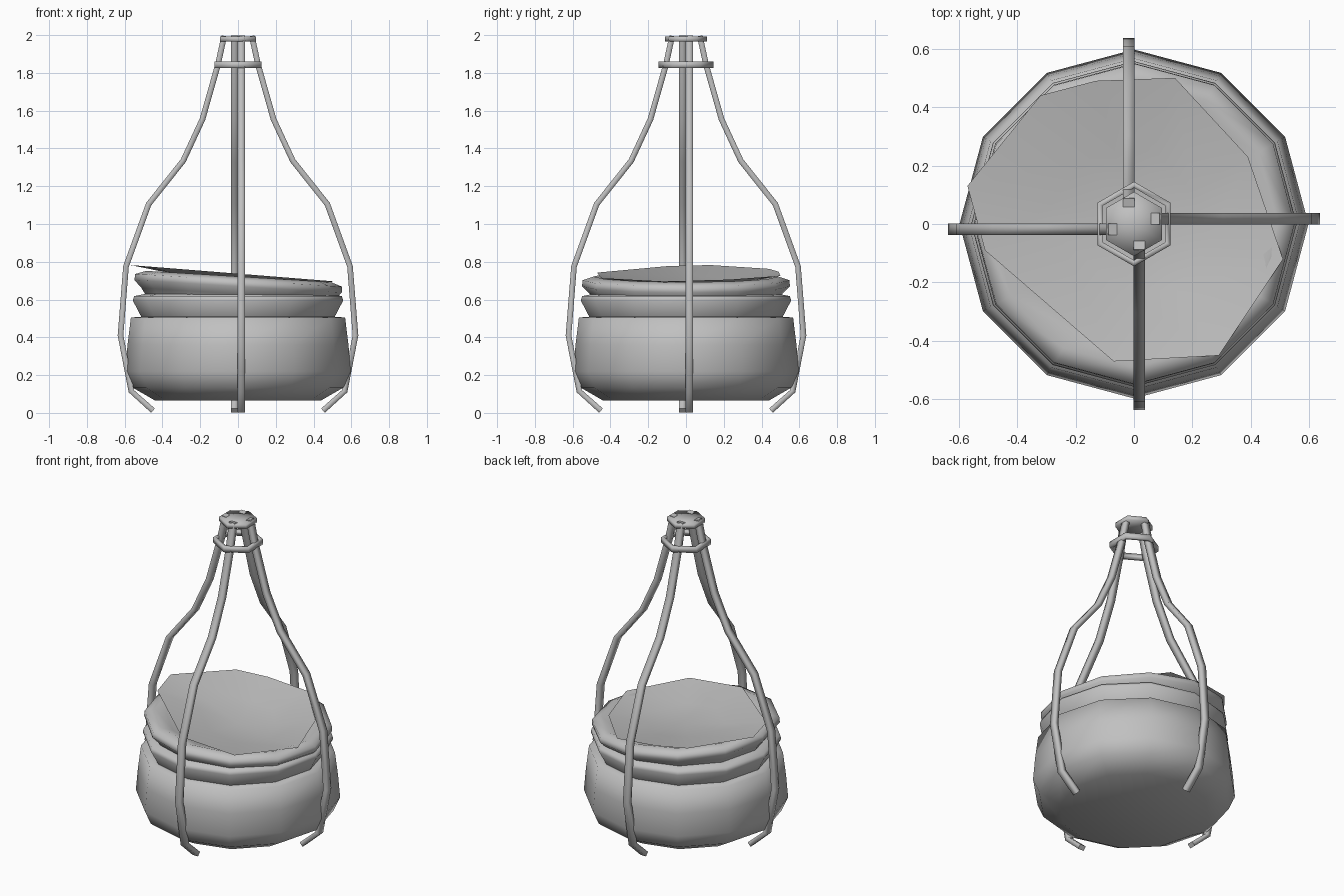
import bpy, bmesh, math
from mathutils import Vector

cube = bpy.data.objects.get("Cube")
if cube:
    bpy.data.objects.remove(cube, do_unlink=True)

grey = bpy.data.materials.new("plain_grey")
grey.use_nodes = True
grey.diffuse_color = (0.53, 0.53, 0.53, 1)
grey.node_tree.nodes["Principled BSDF"].inputs["Base Color"].default_value = (0.53, 0.53, 0.53, 1)


def finish(name, bm):
    bmesh.ops.recalc_face_normals(bm, faces=bm.faces)
    for f in bm.faces:
        f.smooth = True
    me = bpy.data.meshes.new(name)
    bm.to_mesh(me)
    bm.free()
    me.materials.append(grey)
    ob = bpy.data.objects.new(name, me)
    bpy.context.collection.objects.link(ob)
    return ob


def lathe(name, profile, sides, start=0.0, closed=False):
    """Turn a (radius, height) profile around the z axis."""
    bm = bmesh.new()
    verts = [bm.verts.new((r * math.cos(start), r * math.sin(start), z)) for r, z in profile]
    pairs = list(zip(verts, verts[1:]))
    if closed:
        pairs.append((verts[-1], verts[0]))
    edges = [bm.edges.new(p) for p in pairs]
    bmesh.ops.spin(bm, geom=verts + edges, cent=(0, 0, 0), axis=(0, 0, 1),
                   angle=math.tau, steps=sides, use_merge=True)
    bmesh.ops.remove_doubles(bm, verts=bm.verts, dist=0.0001)
    return finish(name, bm)


# Pot body and the two flared bands above it
lathe("pot_body", [(0, .066), (.44, .066), (.56, .135), (.597, .22), (.585, .36),
                   (.567, .505), (.5, .51)], 12)
lathe("lower_band", [(.5, .49), (.51, .505), (.557, .595), (.55, .618), (.49, .63)], 12)
upper = lathe("upper_band", [(.49, -.06), (.51, -.03), (.55, .01), (.548, .042),
                             (.49, .062), (.42, .035), (0, -.08)], 12)
upper.location.z = .66
upper.rotation_euler.y = math.radians(3.5)

# Ragged, dished sheet lying on the tilted top
rim = [(-.57, .13), (-.32, .44), (-.13, .49), (.14, .5), (.39, .23),
       (.51, -.12), (.29, -.45), (-.07, -.47), (-.51, -.09)]
bm = bmesh.new()
outer = [bm.verts.new((x, y, .737 - .08 * x)) for x, y in rim]
inner = [bm.verts.new((x * .5, y * .5, .69 - .06 * x)) for x, y in rim]
centre = bm.verts.new((0, 0, .665))
for i in range(len(rim)):
    j = (i + 1) % len(rim)
    bm.faces.new((outer[i], outer[j], inner[j], inner[i]))
    bm.faces.new((inner[i], inner[j], centre))
finish("top_sheet", bm)

# Hexagonal top cap and the open collar below it
lathe("top_cap", [(0, 1.965), (.11, 1.965), (.11, 1.993), (0, 1.99)], 6, math.pi / 2)
lathe("collar_ring", [(.124, 1.825), (.145, 1.825), (.145, 1.86), (.124, 1.86)], 6,
      math.pi / 2, closed=True)

# Four bent straps, each set slightly to one side of its axis
path = [Vector(p) for p in [(.45, .012), (.565, .115), (.622, .41), (.593, .775),
                            (.473, 1.105), (.29, 1.335), (.188, 1.555),
                            (.107, 1.84), (.073, 1.996)]]
OFFSET, HALF_W, HALF_T = .018, .02, .015


def strap(name, turn):
    bm = bmesh.new()
    rings = []
    for i, p in enumerate(path):
        t = path[min(i + 1, len(path) - 1)] - path[max(i - 1, 0)]
        n = Vector((t.y, -t.x)).normalized() * HALF_T
        rings.append([bm.verts.new((p.x + s * n.x, OFFSET + w * HALF_W, p.y + s * n.y))
                      for s, w in ((1, 1), (1, -1), (-1, -1), (-1, 1))])
    for a, b in zip(rings, rings[1:]):
        for k in range(4):
            m = (k + 1) % 4
            bm.faces.new((a[k], a[m], b[m], b[k]))
    caps = [bm.faces.new(rings[0]), bm.faces.new(rings[-1][::-1])]
    bmesh.ops.recalc_face_normals(bm, faces=bm.faces)
    bmesh.ops.split_edges(bm, edges=[e for f in caps for e in f.edges])
    ob = finish(name, bm)
    ob.rotation_euler.z = turn


for k, side in enumerate(("left", "back", "right", "front")):
    strap(side + "_strap", k * math.pi / 2)
